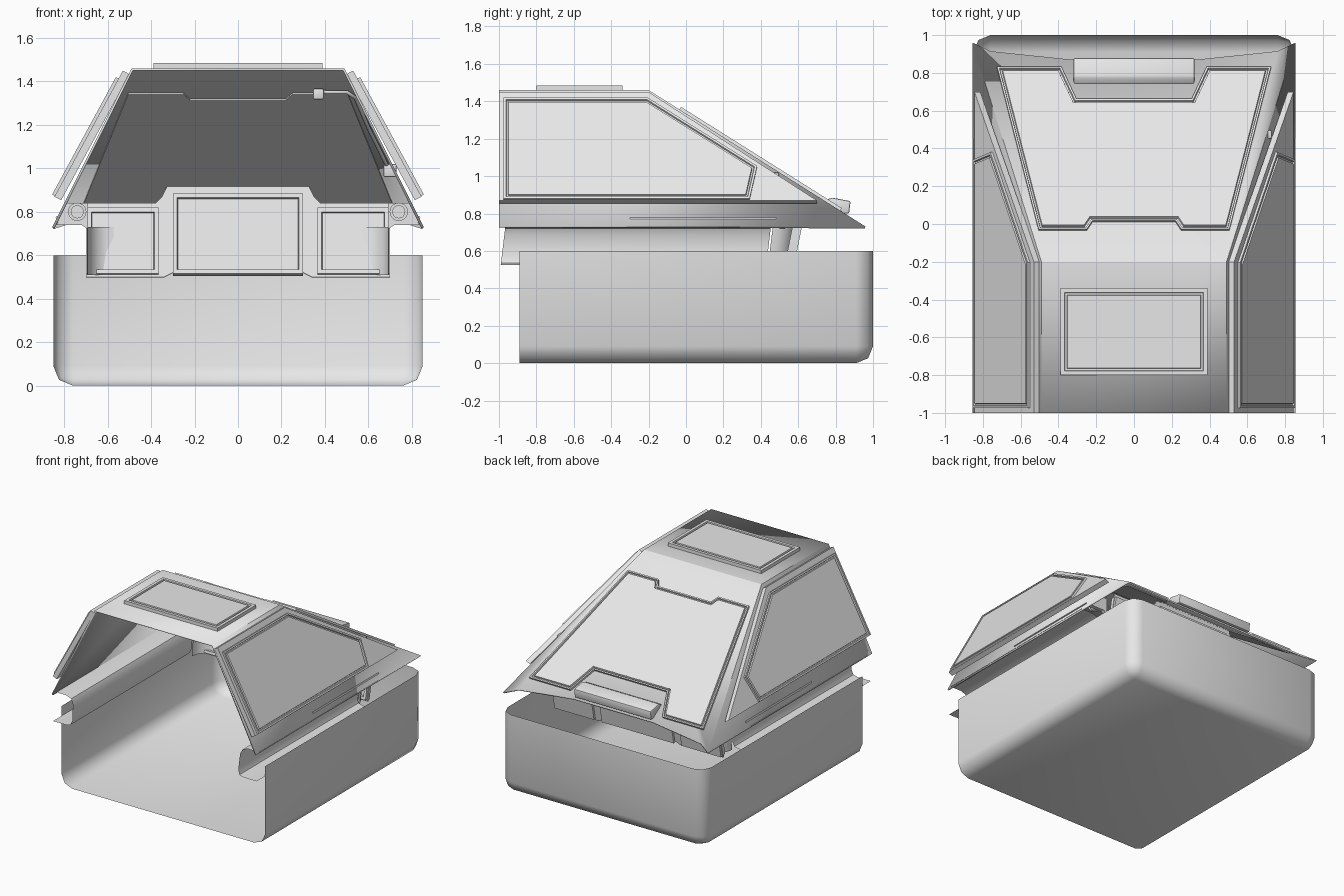
import bpy, bmesh, math
from mathutils import Vector

if "Cube" in bpy.data.objects:
    bpy.data.objects.remove(bpy.data.objects["Cube"], do_unlink=True)

GREY = (0.8, 0.8, 0.8, 1)
mat = bpy.data.materials.new("light_grey")
mat.use_nodes = True
mat.diffuse_color = GREY
mat.node_tree.nodes["Principled BSDF"].inputs["Base Color"].default_value = GREY


def finish(name, bm, angle=0.5):
    mesh = bpy.data.meshes.new(name)
    bm.to_mesh(mesh)
    bm.free()
    mesh.materials.append(mat)
    ob = bpy.data.objects.new(name, mesh)
    bpy.context.collection.objects.link(ob)
    bpy.ops.object.select_all(action="DESELECT")
    ob.select_set(True)
    bpy.context.view_layer.objects.active = ob
    bpy.ops.object.shade_smooth_by_angle(angle=angle)
    return ob


def slab(name, pts, outward, thick, margin=0, groove=0, depth=0, recess=False, bevel=0):
    """Prism behind an outer face, with an optional groove or recess in that face."""
    bm = bmesh.new()
    face = bm.faces.new([bm.verts.new(p) for p in pts])
    face.normal_update()
    if face.normal.dot(Vector(outward)) < 0:
        face.normal_flip()
    n = face.normal.copy()
    back = bm.faces.new([bm.verts.new(v.co - n * thick) for v in reversed(face.verts)])
    top, low = list(face.verts), list(reversed(back.verts))
    for i in range(len(top)):
        j = (i + 1) % len(top)
        bm.faces.new((top[j], top[i], low[i], low[j]))
    bm.normal_update()

    def inset(t, d):
        bmesh.ops.inset_individual(bm, faces=[face], thickness=t, depth=d, use_even_offset=True)

    if margin:
        inset(margin, 0)
        inset(0.003, -depth)
        if not recess:
            inset(groove, 0)
            inset(0.003, depth)
    if bevel:
        bmesh.ops.bevel(bm, geom=bm.edges[:], offset=bevel, segments=2, profile=0.5, affect="EDGES")
    return finish(name, bm)


def mirrored(points):
    return points + [(-x, y) for x, y in reversed(points)]


# Open tub: bevelled box without top and front
bm = bmesh.new()
bmesh.ops.create_cube(bm, size=1)
for v in bm.verts:
    v.co = (v.co.x * 1.7, 0.055 + v.co.y * 1.89, 0.3 + v.co.z * 0.6)
bm.normal_update()
bmesh.ops.delete(bm, geom=[f for f in bm.faces if f.normal.z > 0.9 or f.normal.y < -0.9], context="FACES")
bmesh.ops.bevel(bm, geom=[e for e in bm.edges if len(e.link_faces) == 2],
                offset=0.09, segments=2, profile=0.5, affect="EDGES")
finish("tub", bm, 0.85)


# Canopy shell: roof, raked back and two leaning sides
def rake(x, y, off=0.0):
    n = Vector((0, 0.532, 0.847))
    return Vector((x, y, 1.46 - 0.629 * (y + 0.2))) + n * off


bm = bmesh.new()
rear_edge = mirrored([(0.855, 0.96), (0.76, 0.915), (0.33, 0.87)])
rear = [bm.verts.new(rake(x, y)) for x, y in rear_edge]
ridge = {s: bm.verts.new((0.49 * s, -0.2, 1.46)) for s in (1, -1)}
front_top = {s: bm.verts.new((0.49 * s, -1, 1.46)) for s in (1, -1)}
front_low = {s: bm.verts.new((0.855 * s, -1, 0.73)) for s in (1, -1)}
bm.faces.new((front_top[-1], front_top[1], ridge[1], ridge[-1]))
bm.faces.new([ridge[-1], ridge[1]] + rear)
bm.faces.new((front_top[1], front_low[1], rear[0], ridge[1]))
bm.faces.new((front_low[-1], front_top[-1], ridge[-1], rear[-1]))
bmesh.ops.recalc_face_normals(bm, faces=bm.faces[:])
if next(f for f in bm.faces if abs(f.normal.z) > 0.99).normal.z < 0:
    bmesh.ops.reverse_faces(bm, faces=bm.faces[:])
shell = finish("canopy_shell", bm)
solid = shell.modifiers.new("thickness", "SOLIDIFY")
solid.thickness = 0.012
solid.offset = -1

# Roof hatch
slab("roof_hatch", [(-0.39, -0.8, 1.485), (0.39, -0.8, 1.485), (0.39, -0.34, 1.485), (-0.39, -0.34, 1.485)],
     (0, 0, 1), 0.03, 0.022, 0.01, 0.012)

# Raked rear door with notched outline, showing on both faces
door = mirrored([(0.25, -0.035), (0.505, -0.035), (0.725, 0.825), (0.385, 0.825), (0.305, 0.655)])
door = [(x, y) for x, y in door]
door += [(-0.22, 0.01), (0.22, 0.01)]
slab("rear_door", [rake(x, y, 0.016) for x, y in door], (0, 0.5, 0.8), 0.034, 0.01, 0.008, 0.012)

# Rounded lip at the foot of the door
lip = [(0.74, 0.868), (0.78, 0.885), (0.88, 0.866), (0.872, 0.8), (0.845, 0.8)]
slab("door_lip", [(0.32, y, z) for y, z in lip], (1, 0, 0), 0.64, bevel=0.008)


# Side skins and window plates
def side_x(z, off=0.0):
    return 0.53 + (1.45 - z) * 0.543 + off


skin = [(-1, 1.45), (-0.2, 1.45), (0.7, 0.87), (-1, 0.87)]
window = [(-0.975, 1.42), (-0.205, 1.42), (0.38, 1.055), (0.34, 0.88), (-0.975, 0.88)]
liner_profile = [(0.855, 0.735), (0.76, 0.735), (0.715, 0.72), (0.698, 0.685),
                 (0.692, 0.57), (0.705, 0.535), (0.74, 0.525), (0.85, 0.525)]
for s, side in ((1, "left"), (-1, "right")):
    slab(side + "_side_skin", [(s * side_x(z), y, z) for y, z in skin], (s, 0, 0.5), 0.035)
    slab(side + "_window", [(s * side_x(z, 0.016), y, z) for y, z in window],
         (s, 0, 0.5), 0.016, 0.012, 0.008, 0.01)

    # Thin trim rail on the skirt
    rail = [(-0.3, 0.772), (0.48, 0.772), (0.48, 0.78), (-0.3, 0.78)]
    slab(side + "_skirt_rail", [(s * (0.855 - (z - 0.73) * 0.5 + 0.006), y, z) for y, z in rail],
         (s, 0, 0.5), 0.008)

    # Side liner channel
    bm = bmesh.new()
    rows = []
    for end in (0, 1):
        rows.append([bm.verts.new((s * x, (0.43 if end else -0.99) + 0.12 * (z - 0.53), z))
                     for x, z in liner_profile])
    for i in range(len(liner_profile) - 1):
        bm.faces.new((rows[0][i], rows[0][i + 1], rows[1][i + 1], rows[1][i]))
    # Rounded corner joining the channel to the bulkhead
    corner = []
    for k in range(6):
        a = math.radians(18 * k)
        corner.append([bm.verts.new((s * (0.57 + 0.122 * math.cos(a)),
                                     0.44 + 0.12 * (z - 0.53) + 0.122 * math.sin(a), z))
                       for z in (0.51, 0.73)])
    for p, q in zip(corner, corner[1:]):
        bm.faces.new((p[0], p[1], q[1], q[0]))
    bmesh.ops.recalc_face_normals(bm, faces=bm.faces[:])
    finish(side + "_side_liner", bm, 0.7)

    # Lamp beside the bulkhead
    bm = bmesh.new()
    for radius, length, y in ((0.042, 0.05, 0.47), (0.03, 0.05, 0.445)):
        ring = bmesh.ops.create_cone(bm, cap_ends=True, segments=20, radius1=radius,
                                     radius2=radius, depth=length)["verts"]
        for v in ring:
            v.co = (s * 0.74 + v.co.x, y + v.co.z, 0.8 - v.co.y)
    bmesh.ops.recalc_face_normals(bm, faces=bm.faces[:])
    finish(side + "_lamp", bm)
    shelf = [(0.69, 0.84), (0.79, 0.84), (0.835, 0.74), (0.72, 0.74), (0.69, 0.72)]
    slab(side + "_lamp_bracket", [(s * x, 0.5, z) for x, z in shelf], (0, -1, 0), 0.03)


# Bulkhead below the door, leaning slightly backward
def lean(x, z, off=0.0):
    return (x, 0.565 + 0.2 * (z - 0.6) + off, z)


outline = mirrored([(0.3, 0.52), (0.34, 0.5), (0.7, 0.5), (0.7, 0.84),
                    (0.38, 0.84), (0.35, 0.87), (0.31, 0.95)])
slab("bulkhead", [lean(x, z) for x, z in outline], (0, -1, 0), 0.012)
for name, x0, x1, z1 in (("centre", -0.3, 0.3, 0.885), ("left", 0.365, 0.695, 0.82),
                         ("right", -0.695, -0.365, 0.82)):
    panel = [(x0, 0.515), (x1, 0.515), (x1, z1), (x0, z1)]
    slab(name + "_bulkhead_panel", [lean(x, z, -0.022) for x, z in panel],
         (0, -1, 0), 0.05, 0.02, 0, 0.02, recess=True)
slab("bulkhead_top_trim", [lean(x, z, -0.02) for x, z in
     ((-0.31, 0.93), (0.31, 0.93), (0.31, 0.95), (-0.31, 0.95))], (0, -1, 0), 0.03)

# Cable and knob under the raked back
curve = bpy.data.curves.new("door_cable", "CURVE")
curve.dimensions = "3D"
curve.bevel_depth = 0.009
spline = curve.splines.new("POLY")
path = [(0.37, -0.06), (0.5, -0.06), (0.54, -0.02), (0.6, 0.2), (0.69, 0.49)]
spline.points.add(len(path) - 1)
for point, (x, y) in zip(spline.points, path):
    point.co = (*rake(x, y, -0.025), 1)
curve.materials.append(mat)
bpy.context.collection.objects.link(bpy.data.objects.new("door_cable", curve))
for name, x, y, size in (("cable_knob", 0.37, -0.06, 0.025), ("cable_bracket", 0.7, 0.5, 0.03)):
    c = rake(x, y, -0.035)
    slab(name, [c + Vector((i * size, -size, j * size)) for i, j in ((-1, -1), (1, -1), (1, 1), (-1, 1))],
         (0, -1, 0), size * 1.5, bevel=0.008)
